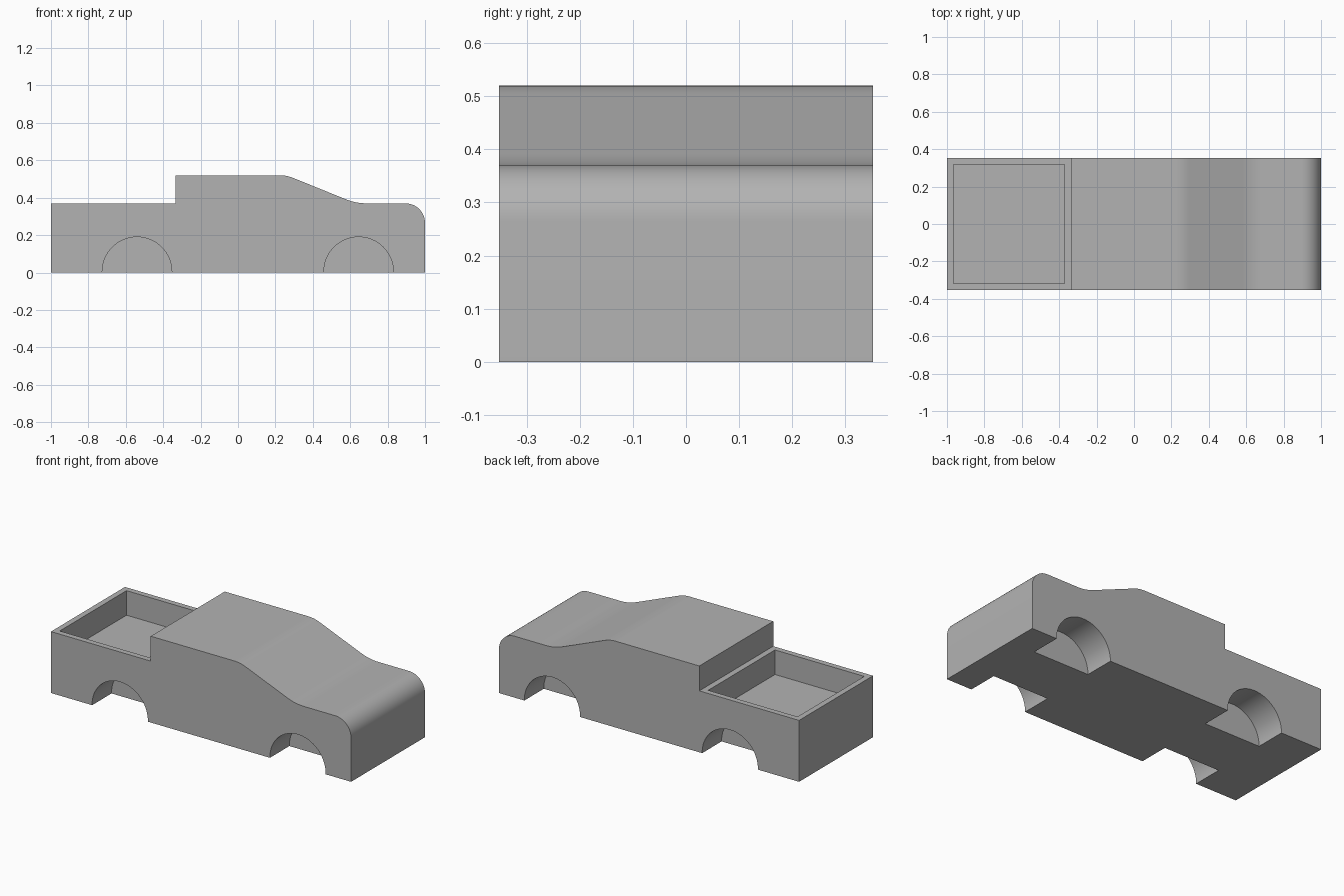
import bpy, bmesh, math
from mathutils import Vector, Matrix

if "Cube" in bpy.data.objects:
    bpy.data.objects.remove(bpy.data.objects["Cube"])

HALF_W = 0.352
ARCH_R, ARCH_DEPTH = 0.186, 0.185

paint = bpy.data.materials.new("body grey")
paint.use_nodes = True
grey = (0.45, 0.45, 0.45, 1)
paint.diffuse_color = grey
paint.node_tree.nodes["Principled BSDF"].inputs["Base Color"].default_value = grey


def make_object(name, bm):
    bmesh.ops.recalc_face_normals(bm, faces=bm.faces)
    mesh = bpy.data.meshes.new(name)
    bm.to_mesh(mesh)
    bm.free()
    mesh.materials.append(paint)
    obj = bpy.data.objects.new(name, mesh)
    bpy.context.collection.objects.link(obj)
    return obj


def fillet(before, corner, after, radius, steps=12):
    """Points of an arc that rounds a profile corner."""
    b, c, a = Vector(before), Vector(corner), Vector(after)
    u, v = (b - c).normalized(), (a - c).normalized()
    half = u.angle(v) / 2
    start = c + u * radius / math.tan(half)
    centre = c + (u + v).normalized() * radius / math.sin(half)
    arm = start - centre
    turn = math.pi - 2 * half
    if u.x * v.y - u.y * v.x < 0:
        turn = -turn
    points = []
    for i in range(steps + 1):
        t = -turn * i / steps
        points.append(centre + Vector((arm.x * math.cos(t) - arm.y * math.sin(t),
                                       arm.x * math.sin(t) + arm.y * math.cos(t))))
    return points


def cut(target, bm):
    cutter = make_object("cutter", bm)
    cutter.hide_render = True
    mod = target.modifiers.new("cut", 'BOOLEAN')
    mod.operation, mod.solver, mod.object = 'DIFFERENCE', 'EXACT', cutter
    bpy.context.view_layer.objects.active = target
    bpy.ops.object.modifier_apply(modifier=mod.name)
    bpy.data.objects.remove(cutter)


# Side outline (x, z) with corner radius, extruded across the width
outline = [(-1, 0, 0), (-1, 0.37, 0), (-0.335, 0.37, 0), (-0.335, 0.52, 0),
           (0.26, 0.52, 0.2), (0.63, 0.37, 0.29), (1, 0.37, 0.105), (1, 0, 0)]
profile = []
for i, (x, z, radius) in enumerate(outline):
    if radius:
        profile += fillet(outline[i - 1][:2], (x, z), outline[i + 1][:2], radius)
    else:
        profile.append((x, z))
bm = bmesh.new()
side = bm.faces.new([bm.verts.new((x, -HALF_W, z)) for x, z in profile])
grown = bmesh.ops.extrude_face_region(bm, geom=[side])["geom"]
bmesh.ops.translate(bm, vec=(0, 2 * HALF_W, 0),
                    verts=[g for g in grown if isinstance(g, bmesh.types.BMVert)])
body = make_object("truck_body", bm)

# Cargo bed recess
bm = bmesh.new()
bmesh.ops.create_cube(bm, size=1, matrix=Matrix.Translation((-0.668, 0, 0.322))
                      @ Matrix.Diagonal((0.595, 0.636, 0.2, 1)))
cut(body, bm)

# Wheel arches, blind pockets on both sides
for x in (-0.54, 0.645):
    for s in (-1, 1):
        bm = bmesh.new()
        place = Matrix.Translation((x, s * HALF_W, 0.004)) @ Matrix.Rotation(math.pi / 2, 4, 'X')
        bmesh.ops.create_cone(bm, cap_ends=True, segments=64, radius1=ARCH_R,
                              radius2=ARCH_R, depth=2 * ARCH_DEPTH, matrix=place)
        cut(body, bm)

# Smooth the rounded surfaces, keep the hard edges
bpy.ops.object.select_all(action='DESELECT')
body.select_set(True)
bpy.context.view_layer.objects.active = body
bpy.ops.object.shade_smooth_by_angle(angle=math.radians(30))
